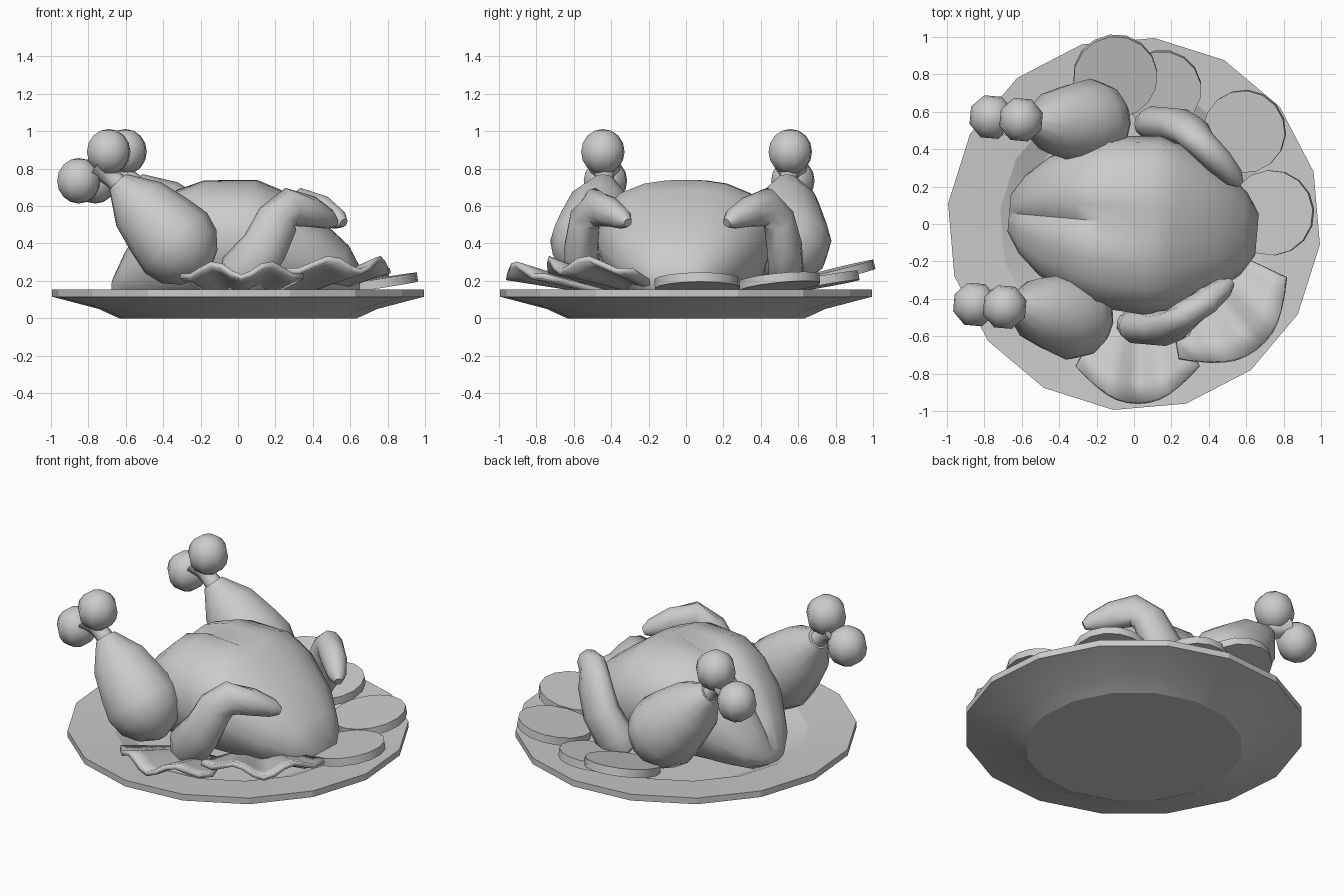
import bpy, bmesh
from math import radians, sin, cos, pi, copysign, atan2
from mathutils import Vector, Matrix

cube = bpy.data.objects.get("Cube")
if cube:
    bpy.data.objects.remove(cube)

GREY = (0.6, 0.6, 0.6, 1)
mat = bpy.data.materials.new("plain_grey")
mat.use_nodes = True
mat.diffuse_color = GREY
mat.node_tree.nodes["Principled BSDF"].inputs["Base Color"].default_value = GREY

# The bird is symmetric in a frame turned slightly on the plate
TURN = Matrix.Rotation(radians(-5), 4, "Z")


def finish(name, bm, matrix=None, angle=50):
    if matrix:
        bm.transform(matrix)
    bmesh.ops.recalc_face_normals(bm, faces=bm.faces)
    mesh = bpy.data.meshes.new(name)
    bm.to_mesh(mesh)
    bm.free()
    mesh.materials.append(mat)
    ob = bpy.data.objects.new(name, mesh)
    bpy.context.collection.objects.link(ob)
    bpy.ops.object.select_all(action="DESELECT")
    ob.select_set(True)
    bpy.context.view_layer.objects.active = ob
    bpy.ops.object.shade_smooth_by_angle(angle=radians(angle))
    return ob


def loft(rings):
    """Skin a list of equal closed rings and cap both ends."""
    bm = bmesh.new()
    rows = [[bm.verts.new(p) for p in ring] for ring in rings]
    n = len(rows[0])
    for a, b in zip(rows, rows[1:]):
        for i in range(n):
            j = (i + 1) % n
            bm.faces.new((a[i], a[j], b[j], b[i]))
    bm.faces.new(rows[0])
    bm.faces.new(rows[-1])
    return bm


def tube(path, sides=12):
    """Path entries: centre, radius in the upright plane, radius across it."""
    pts = [Vector(p[0]) for p in path]
    rings = []
    for i, (_, ra, rb) in enumerate(path):
        d = (pts[min(i + 1, len(pts) - 1)] - pts[max(i - 1, 0)]).normalized()
        a = Vector((0, 1, 0)).cross(d).normalized()
        b = d.cross(a)
        rings.append([pts[i] + a * ra * cos(2 * pi * k / sides)
                      + b * rb * sin(2 * pi * k / sides) for k in range(sides)])
    return loft(rings)


# Plate: sixteen-sided turned profile with a sunken well
profile = [(0.6, 0.08), (0.72, 0.135), (1, 0.155), (1, 0.115), (0.75, 0.05), (0.64, 0)]
finish("plate", loft([[(r * cos(radians(16.2 + 22.5 * k)), r * sin(radians(16.2 + 22.5 * k)), z)
                       for k in range(16)] for r, z in profile]), angle=15)

# Body: sections along its length, with a cleft on the rear half of the top
section = [0, 25, 48, 68, 82, 90, 98, 112, 132, 155, 180, 215, 250, 290, 325]
stations = [  # x, half width, bottom, top, cleft depth
    (-0.67, 0.10, 0.12, 0.21, 0.02), (-0.60, 0.21, 0.08, 0.36, 0.05),
    (-0.48, 0.32, 0.08, 0.54, 0.06), (-0.32, 0.40, 0.08, 0.69, 0.06),
    (-0.17, 0.46, 0.08, 0.74, 0.05), (0.10, 0.48, 0.08, 0.74, 0),
    (0.22, 0.45, 0.08, 0.69, 0), (0.45, 0.34, 0.08, 0.52, 0),
    (0.59, 0.22, 0.08, 0.39, 0), (0.66, 0.11, 0.13, 0.26, 0)]


def rounded(v):
    return copysign(abs(v) ** 0.82, v)


rings = []
for x, w, low, top, cleft in stations:
    ring = []
    for a in section:
        c, s = cos(radians(a)), sin(radians(a))
        z = (low + top) / 2 + rounded(s) * (top - low) / 2
        ring.append((x, w * rounded(c), z - (cleft if a == 90 else 0)))
    rings.append(ring)
finish("roast_body", loft(rings), TURN)

# Legs and wings, one of each per side
leg_profile = [(0, 0.065), (0.16, 0.168), (0.33, 0.21), (0.45, 0.232),
               (0.55, 0.205), (0.63, 0.135), (0.68, 0.03)]
for side, label in ((-1, "front"), (1, "back")):
    start = Vector((-0.60, 0.49 * side, 0.725))
    end = Vector((-0.126, 0.54 * side, 0.237))
    finish(label + "_drumstick",
           tube([(start.lerp(end, t / 0.68), r, r) for t, r in leg_profile]), TURN)

    joint = Vector((-0.72, 0.5 * side, 0.81))
    finish(label + "_leg_bone",
           tube([(start.lerp(end, 0.1), 0.06, 0.06), (start.lerp(joint, 0.2), 0.05, 0.05),
                 (start.lerp(joint, 0.6), 0.05, 0.05), (joint, 0.09, 0.09)], 8), TURN)
    for n, (x, z) in enumerate(((-0.81, 0.735), (-0.65, 0.89))):
        bm = bmesh.new()
        bmesh.ops.create_uvsphere(bm, u_segments=8, v_segments=8, radius=0.122)
        place = Matrix.Translation((x, 0.503 * side, z)) @ Matrix.Rotation(radians(22.5), 4, "Z")
        finish(f"{label}_bone_knob_{n + 1}", bm, TURN @ place)

    wing = [((0.0, 0.53, 0.17), 0.07, 0.06), ((0.07, 0.545, 0.23), 0.14, 0.095),
            ((0.19, 0.545, 0.38), 0.125, 0.095), ((0.26, 0.52, 0.53), 0.115, 0.085),
            ((0.32, 0.46, 0.595), 0.105, 0.08), ((0.42, 0.375, 0.57), 0.085, 0.075),
            ((0.51, 0.295, 0.53), 0.055, 0.055), ((0.545, 0.265, 0.51), 0.025, 0.025)]
    finish(label + "_wing",
           tube([((x, y * side, z), a, b) for (x, y, z), a, b in wing], 10), TURN)

# Vegetable slices leaning against the bird, outer edge raised
slices = [(-0.10, 0.79, 0.235, 0.225, 14), (0.15, 0.72, 0.195, 0.21, 10),
          (0.59, 0.495, 0.19, 0.222, 9), (0.735, 0.06, 0.185, 0.228, 9)]
for n, (x, y, z, r, tilt) in enumerate(slices):
    bm = bmesh.new()
    bmesh.ops.create_cone(bm, cap_ends=True, segments=16, radius1=r, radius2=r, depth=0.05)
    lean = Matrix.Rotation(atan2(y, x), 4, "Z") @ Matrix.Rotation(radians(-tilt), 4, "Y")
    finish(f"vegetable_slice_{n + 1}", bm, Matrix.Translation((x, y, z)) @ lean)


# Rippled leaves: fans that rise and wave toward a rounded rim
def leaf(name, base, heading, length, width, rim):
    cols, rows = 12, 5
    h = Vector((cos(radians(heading)), sin(radians(heading)), 0))
    s = Vector((-h.y, h.x, 0))
    bm = bmesh.new()
    grid = []
    for j in range(rows + 1):
        v = j / rows
        line = []
        for i in range(cols + 1):
            u = 2 * i / cols - 1
            p = Vector(base) + h * length * v * (1 - 0.36 * u * u) + s * width * u * (0.45 + 0.55 * v)
            p.z = 0.13 + (rim - 0.13) * v - 0.036 * v * cos(u * pi * 2.2)
            line.append(bm.verts.new(p))
        grid.append(line)
    for a, b in zip(grid, grid[1:]):
        for i in range(cols):
            bm.faces.new((a[i], a[i + 1], b[i + 1], b[i]))
    ob = finish(name, bm)
    thick = ob.modifiers.new("thickness", "SOLIDIFY")
    thick.thickness = 0.03
    thick.offset = 0


leaf("front_leaf", (0.02, -0.40, 0), -90, 0.56, 0.33, 0.255)
leaf("side_leaf", (0.30, -0.20, 0), -53, 0.59, 0.36, 0.285)
